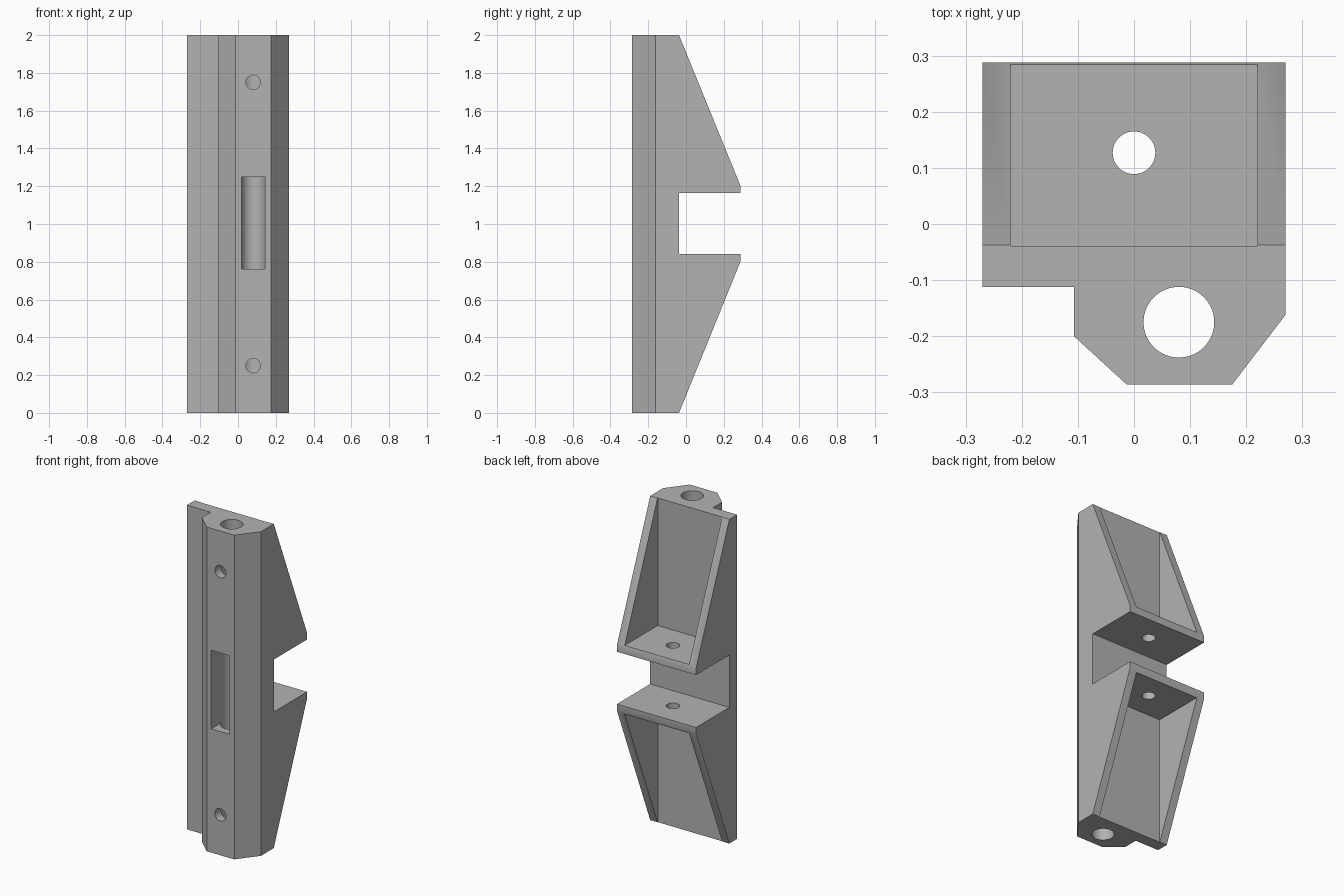
import bpy, bmesh, math
from mathutils import Matrix, Vector

cube = bpy.data.objects.get("Cube")
if cube:
    bpy.data.objects.remove(cube, do_unlink=True)

grey = bpy.data.materials.new("light grey")
grey.use_nodes = True
colour = (0.45, 0.45, 0.45, 1)
grey.diffuse_color = colour
grey.node_tree.nodes["Principled BSDF"].inputs["Base Color"].default_value = colour


def finish(name, bm):
    bmesh.ops.recalc_face_normals(bm, faces=bm.faces)
    mesh = bpy.data.meshes.new(name)
    bm.to_mesh(mesh)
    bm.free()
    mesh.materials.append(grey)
    ob = bpy.data.objects.new(name, mesh)
    bpy.context.collection.objects.link(ob)
    return ob


def prism(name, points, push):
    """Extrude a closed outline along a vector."""
    bm = bmesh.new()
    face = bm.faces.new([bm.verts.new(p) for p in points])
    new = bmesh.ops.extrude_face_region(bm, geom=[face])["geom"]
    verts = [v for v in new if isinstance(v, bmesh.types.BMVert)]
    bmesh.ops.translate(bm, verts=verts, vec=Vector(push))
    return finish(name, bm)


def box(name, x0, x1, y0, y1, z0, z1):
    return prism(name, [(x0, y0, z0), (x1, y0, z0), (x1, y1, z0), (x0, y1, z0)],
                 (0, 0, z1 - z0))


def rod(name, centre, radius, depth, along_y=False):
    bm = bmesh.new()
    turn = Matrix.Rotation(math.pi / 2 if along_y else 0, 4, 'X')
    bmesh.ops.create_cone(bm, cap_ends=True, segments=64, radius1=radius, radius2=radius,
                          depth=depth, matrix=Matrix.Translation(centre) @ turn)
    return finish(name, bm)


def combine(target, tool, operation='DIFFERENCE'):
    mod = target.modifiers.new("cut", 'BOOLEAN')
    mod.operation, mod.solver, mod.object = operation, 'EXACT', tool
    bpy.context.view_layer.objects.active = target
    bpy.ops.object.modifier_apply(modifier=mod.name)
    bpy.data.objects.remove(tool, do_unlink=True)


# Footprint of the rail and its brackets, extruded upward
footprint = [(-0.27, 0.4), (-0.27, -0.112), (-0.107, -0.112), (-0.107, -0.2),
             (-0.013, -0.286), (0.175, -0.286), (0.27, -0.162), (0.27, 0.4)]
bracket = prism("bracket_rail", [(x, y, -0.1) for x, y in footprint], (0, 0, 2.2))

# Side silhouette: two tapered arms with a gap between them
back, tip = -0.037, 0.288
side = [(-0.4, 0), (back, 0), (tip, 0.8), (tip, 0.84), (back, 0.84),
        (back, 1.163), (tip, 1.163), (tip, 1.203), (back, 2), (-0.4, 2)]
combine(bracket, prism("silhouette", [(-0.4, y, z) for y, z in side], (0.8, 0, 0)),
        'INTERSECT')

# Open pockets leave side walls and a shelf on each arm
for z0, z1 in ((-0.1, 0.79), (1.213, 2.1)):
    combine(bracket, box("pocket", -0.22, 0.22, back - 0.002, 0.4, z0, z1))

# Long bore, shelf holes, front slot and screw holes
bore_x, bore_y = 0.08, -0.175
combine(bracket, rod("bore", (bore_x, bore_y, 1), 0.063, 2.4))
combine(bracket, rod("shelf_holes", (0, 0.127, 1), 0.038, 1))
combine(bracket, box("slot", bore_x - 0.0625, bore_x + 0.0625, -0.4, bore_y, 0.763, 1.248))
for z in (0.25, 1.75):
    combine(bracket, rod("screw_hole", (bore_x, bore_y - 0.1, z), 0.038, 0.2, True))

# Smooth bores, crisp edges
bpy.ops.object.select_all(action='DESELECT')
bracket.select_set(True)
bpy.context.view_layer.objects.active = bracket
bpy.ops.object.shade_smooth_by_angle(angle=math.radians(25))
